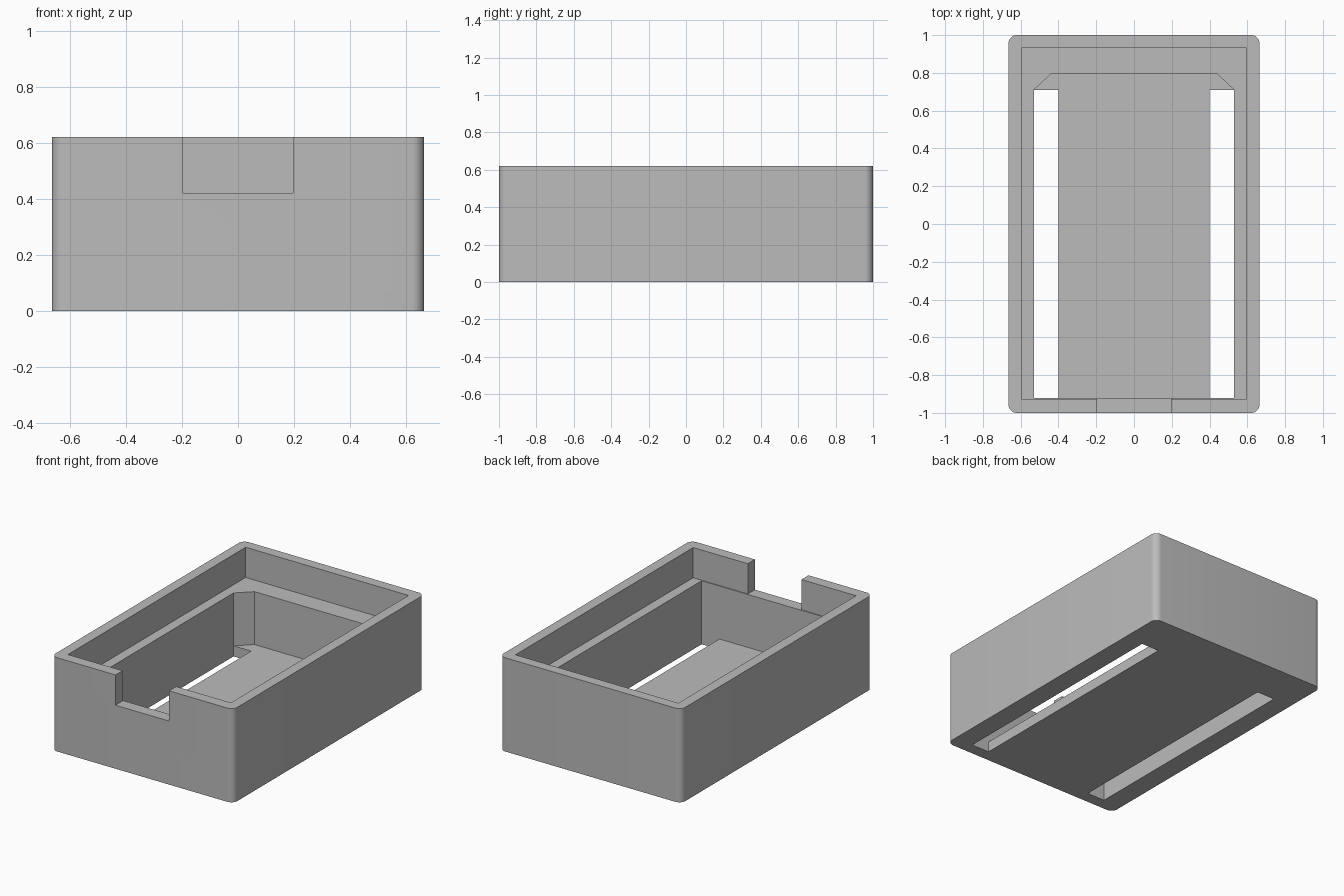
import bpy, bmesh, math

default = bpy.data.objects.get("Cube")
if default:
    bpy.data.objects.remove(default, do_unlink=True)

grey = bpy.data.materials.new("plain grey")
grey.use_nodes = True
COLOUR = (0.5, 0.5, 0.5, 1)
grey.diffuse_color = COLOUR
grey.node_tree.nodes["Principled BSDF"].inputs["Base Color"].default_value = COLOUR


def prism(name, outline, z0, z1):
    """Closed solid made by extruding an outline (counter-clockwise) upwards."""
    bm = bmesh.new()
    base = bm.faces.new([bm.verts.new((x, y, z0)) for x, y in outline])
    top = bmesh.ops.extrude_face_region(bm, geom=[base])["geom"]
    bmesh.ops.translate(bm, vec=(0, 0, z1 - z0),
                        verts=[v for v in top if isinstance(v, bmesh.types.BMVert)])
    bmesh.ops.recalc_face_normals(bm, faces=bm.faces)
    mesh = bpy.data.meshes.new(name)
    bm.to_mesh(mesh)
    bm.free()
    mesh.materials.append(grey)
    obj = bpy.data.objects.new(name, mesh)
    bpy.context.collection.objects.link(obj)
    return obj


def rect(x0, x1, y0, y1):
    return [(x0, y0), (x1, y0), (x1, y1), (x0, y1)]


def rounded_rect(hx, hy, r, steps=8):
    points = []
    for i, (sx, sy) in enumerate([(1, 1), (-1, 1), (-1, -1), (1, -1)]):
        for k in range(steps + 1):
            a = math.pi / 2 * (i + k / steps)
            points.append((sx * (hx - r) + r * math.cos(a),
                           sy * (hy - r) + r * math.sin(a)))
    return points


HEIGHT, LEDGE, FLOOR = 0.62, 0.42, 0.07
OVER = HEIGHT + 0.1
FRONT, SLOT_BACK, SIDE = -0.92, 0.71, 0.53

# Outer shell
case = prism("open_case", rounded_rect(0.665, 1.0, 0.045), 0, HEIGHT)

# Lower cavity with chamfered back corners, lid recess, front notch, floor slots
cavity = [(-SIDE, FRONT), (SIDE, FRONT), (SIDE, SLOT_BACK),
          (0.437, 0.797), (-0.437, 0.797), (-SIDE, SLOT_BACK)]
cutters = [
    prism("cavity_cutter", cavity, FLOOR, OVER),
    prism("lid_recess_cutter", rect(-0.596, 0.596, -0.926, 0.931), LEDGE, OVER),
    prism("front_notch_cutter", rect(-0.196, 0.196, -1.1, -0.85), LEDGE, OVER),
]
for side, x0, x1 in (("right", -SIDE, -0.4), ("left", 0.4, SIDE)):
    cutters.append(prism(side + "_slot_cutter", rect(x0, x1, FRONT, SLOT_BACK), -0.1, 0.2))

bpy.context.view_layer.objects.active = case
case.select_set(True)
for cutter in cutters:
    cutter.hide_render = True
    cut = case.modifiers.new(cutter.name, 'BOOLEAN')
    cut.operation = 'DIFFERENCE'
    cut.solver = 'EXACT'
    cut.object = cutter
    bpy.ops.object.modifier_apply(modifier=cut.name)
    bpy.data.objects.remove(cutter, do_unlink=True)

bpy.ops.object.shade_smooth_by_angle(angle=math.radians(30))
